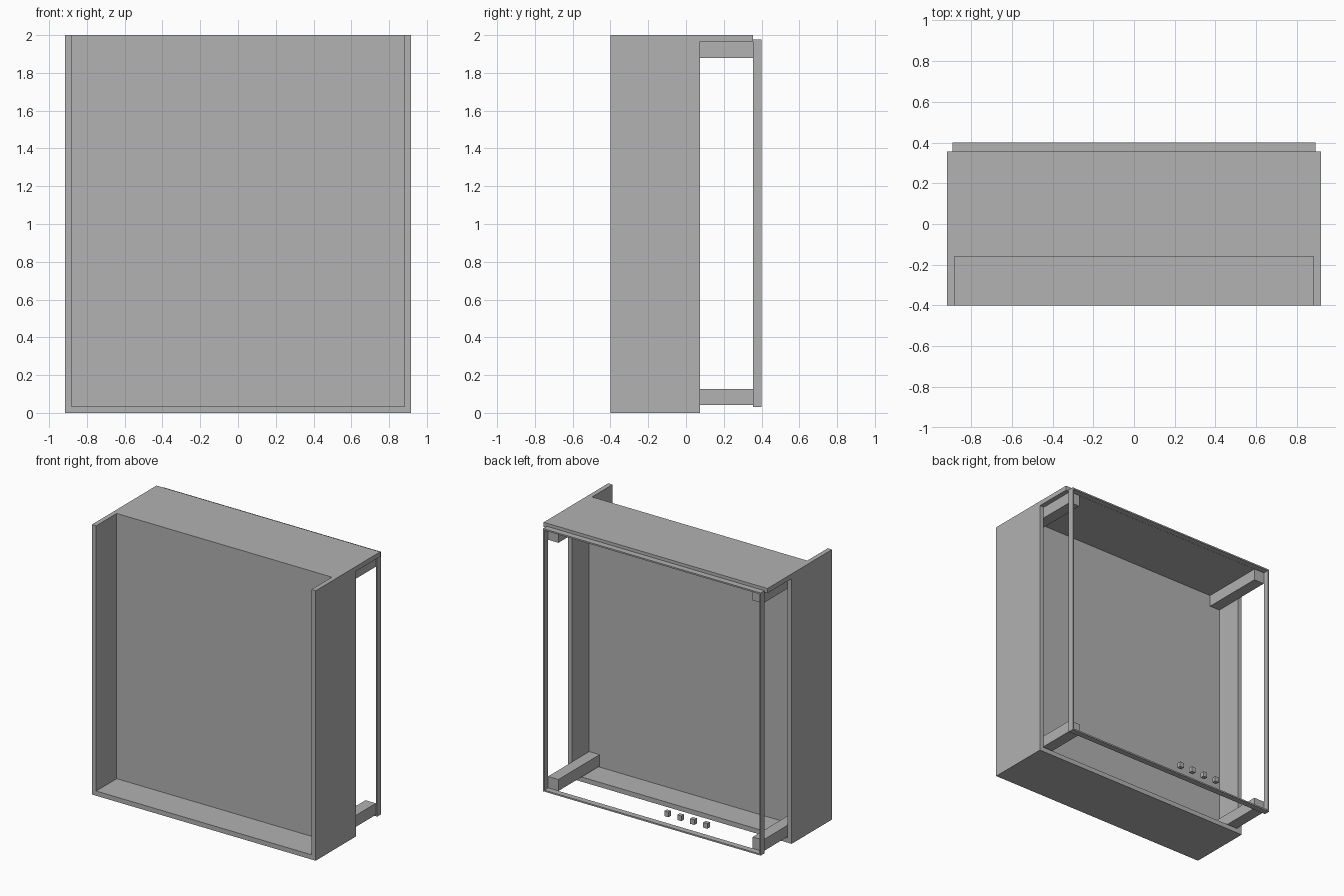
import bpy

default = bpy.data.objects.get("Cube")
if default:
    bpy.data.objects.remove(default, do_unlink=True)

GREY = 0.445
mat = bpy.data.materials.new("plain grey")
mat.use_nodes = True
mat.diffuse_color = (GREY, GREY, GREY, 1)
mat.node_tree.nodes["Principled BSDF"].inputs["Base Color"].default_value = (GREY, GREY, GREY, 1)


def box(name, x, y, z):
    """Box spanning the given (low, high) ranges."""
    spans = [x, y, z]
    bpy.ops.mesh.primitive_cube_add(size=1, location=[(a + b) / 2 for a, b in spans])
    obj = bpy.context.object
    obj.name = name
    obj.scale = [abs(b - a) for a, b in spans]
    bpy.ops.object.transform_apply(location=False, rotation=False, scale=True)
    obj.data.materials.append(mat)
    return obj


def mirrored(x, side):
    return tuple(sorted((x[0] * side, x[1] * side)))


OUT, BOARD = 0.917, 0.035          # cabinet half width, board thickness
INNER = OUT - BOARD
FRONT, SIDE_BACK, TOP_BACK, BACK = -0.40, 0.073, 0.356, 0.40
PANEL = -0.16                      # front face of the recessed panel
LIP = 0.011                        # rear frame bar thickness
FRAME_LOW, FRAME_HIGH = 0.031, 1.977
FRAME_OUT = INNER + LIP - 0.001
FRAME_IN = FRAME_OUT - LIP

# Cabinet boards
box("bottom_board", (-INNER, INNER), (FRONT, SIDE_BACK), (0, BOARD))
box("recessed_panel", (-INNER, INNER), (PANEL, PANEL + BOARD), (BOARD, 2 - BOARD))
box("top_board", (-INNER, INNER), (PANEL, SIDE_BACK), (2 - BOARD, 2))
box("top_overhang", (-OUT, OUT), (SIDE_BACK, TOP_BACK), (2 - BOARD, 2))

for side, word in ((1, "left"), (-1, "right")):
    box(word + "_side_board", mirrored((INNER, OUT), side), (FRONT, SIDE_BACK), (0, 2))
    # Rear frame upright
    box(word + "_frame_upright", mirrored((FRAME_IN, FRAME_OUT), side),
        (TOP_BACK, BACK), (FRAME_LOW, FRAME_HIGH - LIP))
    # Arms joining the panel to the rear frame
    for level, z in (("lower", (0.042, 0.127)), ("upper", (1.88, 1.965))):
        box(f"{word}_{level}_arm", mirrored((FRAME_IN - 0.085, FRAME_IN), side),
            (PANEL + BOARD, TOP_BACK), z)

# Rear frame crossbars
box("frame_top_bar", (-FRAME_OUT, FRAME_OUT), (TOP_BACK, BACK), (FRAME_HIGH - LIP, FRAME_HIGH))
box("frame_bottom_bar", (-FRAME_IN, FRAME_IN), (TOP_BACK, BACK), (FRAME_LOW, FRAME_LOW + LIP))

# Row of small buttons
for i in range(4):
    x = -0.111 - 0.106 * i
    box(f"button_{i + 1}", (x - 0.017, x + 0.017), (0.358, 0.388), (0.106, 0.144))
